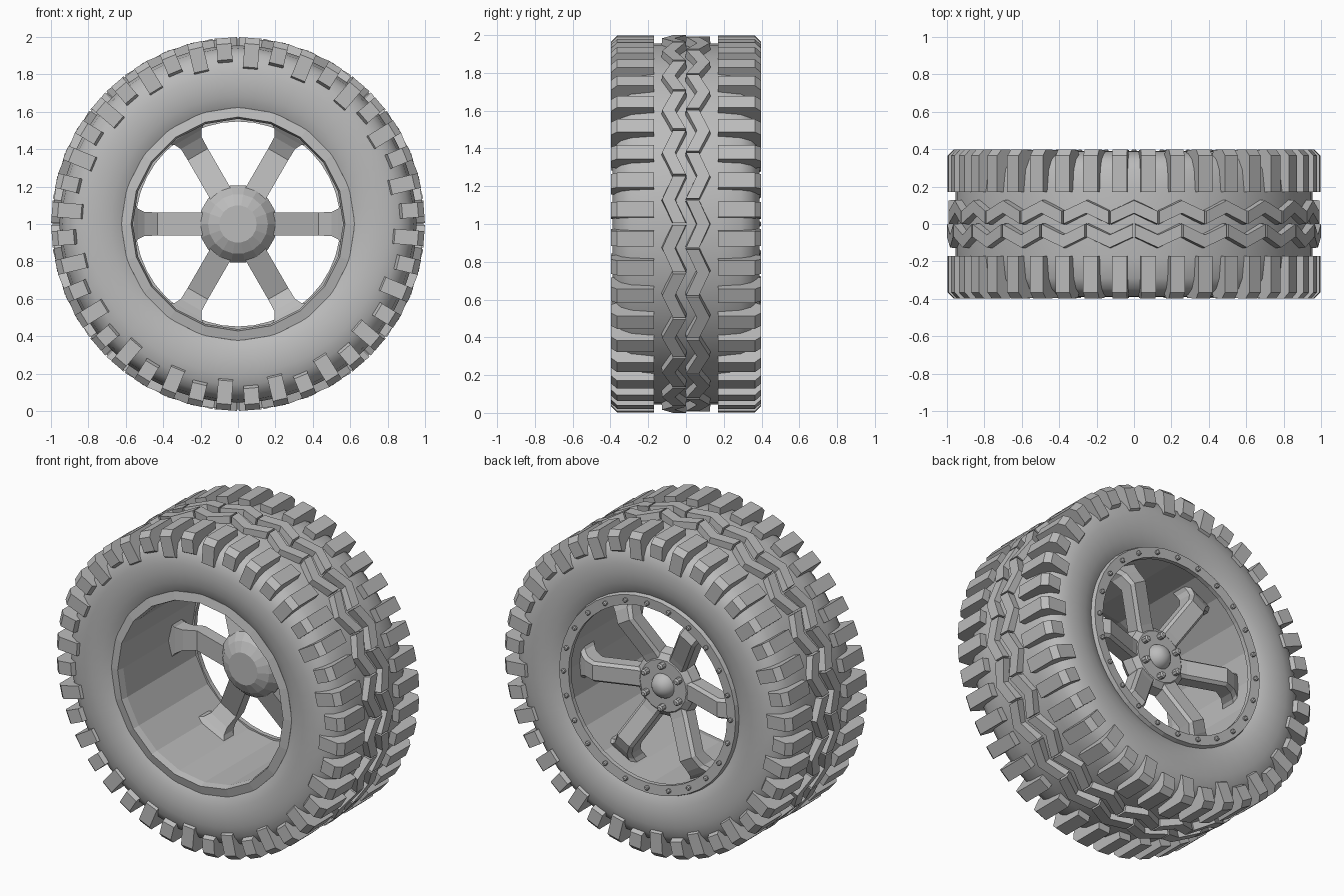
import bpy, bmesh
from math import sin, cos, pi, radians

old = bpy.data.objects.get("Cube")
if old:
    bpy.data.objects.remove(old)

grey = bpy.data.materials.new("plain grey")
grey.use_nodes = True
COLOUR = (0.5, 0.5, 0.5, 1)
grey.diffuse_color = COLOUR
grey.node_tree.nodes["Principled BSDF"].inputs["Base Color"].default_value = COLOUR


def pos(angle, r, y, t=0):
    """Point at radius r and axial y, shifted t along the tangent."""
    return (r * cos(angle) - t * sin(angle), y, 1 + r * sin(angle) + t * cos(angle))


def finish(name, bm, smooth=None):
    bmesh.ops.recalc_face_normals(bm, faces=bm.faces)
    mesh = bpy.data.meshes.new(name)
    bm.to_mesh(mesh)
    bm.free()
    mesh.materials.append(grey)
    obj = bpy.data.objects.new(name, mesh)
    bpy.context.collection.objects.link(obj)
    if smooth:
        bpy.ops.object.select_all(action='DESELECT')
        obj.select_set(True)
        bpy.context.view_layer.objects.active = obj
        bpy.ops.object.shade_smooth_by_angle(angle=radians(smooth))
    return obj


def loft(bm, sections, ring=False):
    """Skin a row of matching cross-sections, capped or joined in a ring."""
    rows = [[bm.verts.new(p) for p in s] for s in sections]
    n = len(rows[0])
    pairs = list(zip(rows, rows[1:]))
    if ring:
        pairs.append((rows[-1], rows[0]))
    else:
        bm.faces.new(rows[0])
        bm.faces.new(rows[-1])
    for a, b in pairs:
        for i in range(n):
            j = (i + 1) % n
            bm.faces.new((a[i], a[j], b[j], b[i]))


def lathe(name, profile, segments, smooth=None):
    bm = bmesh.new()
    loft(bm, [[pos(pi / 2 + 2 * pi * k / segments, r, y) for r, y in profile]
              for k in range(segments)], ring=True)
    return finish(name, bm, smooth)


def studs(name, count, radius, y0, y1, size, start=0.0, sides=8):
    bm = bmesh.new()
    for k in range(count):
        a = start + 2 * pi * k / count
        loft(bm, [[pos(a, radius + s * cos(2 * pi * i / sides), y, s * sin(2 * pi * i / sides))
                   for i in range(sides)]
                  for y, s in ((y0, size), (y1 - size * 0.4, size), (y1, size * 0.6))])
    return finish(name, bm)


# Tyre carcass with rounded sidewalls
half = [(0.955, 0.18), (0.94, 0.29), (0.91, 0.345), (0.86, 0.375), (0.8, 0.388),
        (0.74, 0.39), (0.68, 0.382), (0.63, 0.365), (0.605, 0.35)]
lathe("tyre", half + [(r, -y) for r, y in reversed(half)], 48, 40)

# Shoulder lugs wrapping onto both sidewalls, alternating long and short
for side, name in ((-1, "front_lugs"), (1, "back_lugs")):
    bm = bmesh.new()
    for k in range(40):
        inner = 0.82 if k % 2 else 0.86
        a = 2 * pi * (k + 0.5) / 40
        outline = [(0.92, 0.17), (0.997, 0.17), (0.997, 0.365), (0.965, 0.398),
                   (inner + 0.02, 0.396), (inner, 0.36)]
        loft(bm, [[pos(a, r, side * y, t) for r, y in outline] for t in (-0.04, 0.04)])
    finish(name, bm)

# Two parallel zigzag tread rows with staggered joints
STEP = 2 * pi / 24
for name, shift, joint_y, mid_y in (("back_zigzag_tread", 0.5, 0.035, 0.092),
                                    ("front_zigzag_tread", 0.0, -0.035, -0.092)):
    bm = bmesh.new()
    for k in range(24):
        a = (k + shift) * STEP
        sections = []
        for f, y, top in ((0.02, joint_y, 1.0), (0.5, mid_y, 0.992), (0.98, joint_y, 1.0)):
            sections.append([pos(a + f * STEP, r, y + d)
                             for r, d in ((0.93, -0.04), (top, -0.034), (top, 0.034), (0.93, 0.04))])
        loft(bm, sections)
    finish(name, bm)

# Rim barrel and the studded outer ring
lathe("rim_barrel", [(0.625, -0.36), (0.572, -0.372), (0.562, -0.33), (0.562, 0.36),
                     (0.63, 0.35), (0.63, -0.3)], 20)
lathe("outer_ring", [(0.548, 0.35), (0.548, 0.378), (0.61, 0.382), (0.62, 0.35)], 40)
studs("ring_bolts", 24, 0.577, 0.37, 0.398, 0.014)

# Six bent spokes, flared where they meet the barrel
bm = bmesh.new()
for k in range(6):
    a = k * pi / 3
    stations = [(0.08, 0.1, 0.2, 0.062), (0.2, 0.13, 0.23, 0.062), (0.43, 0.21, 0.31, 0.062),
                (0.5, 0.17, 0.285, 0.064), (0.535, 0.14, 0.265, 0.082),
                (0.555, 0.12, 0.25, 0.11), (0.575, 0.11, 0.245, 0.12)]
    loft(bm, [[pos(a, r, front, -w), pos(a, r, front, w), pos(a, r, (front + back) / 2 + 0.03, w),
               pos(a, r, back, w * 0.75), pos(a, r, back, -w * 0.75),
               pos(a, r, (front + back) / 2 + 0.03, -w)]
              for r, front, back, w in stations])
finish("spokes", bm)

# Hub with a stepped cone at the front, a flat bolt face and a domed cap behind
def solid_of_revolution(name, profile, segments, smooth=None):
    bm = bmesh.new()
    loft(bm, [[pos(2 * pi * i / segments, r, y) for i in range(segments)] for r, y in profile])
    return finish(name, bm, smooth)


solid_of_revolution("hub", [(0.1, 0.05), (0.16, 0.08), (0.21, 0.14), (0.195, 0.2), (0.16, 0.225)], 18)
solid_of_revolution("hub_cap", [(0.08 * cos(t * pi / 14), 0.2 + 0.085 * sin(t * pi / 14))
                                for t in range(7)], 20, 50)
studs("hub_bolts", 6, 0.13, 0.2, 0.265, 0.02, start=pi / 6)
